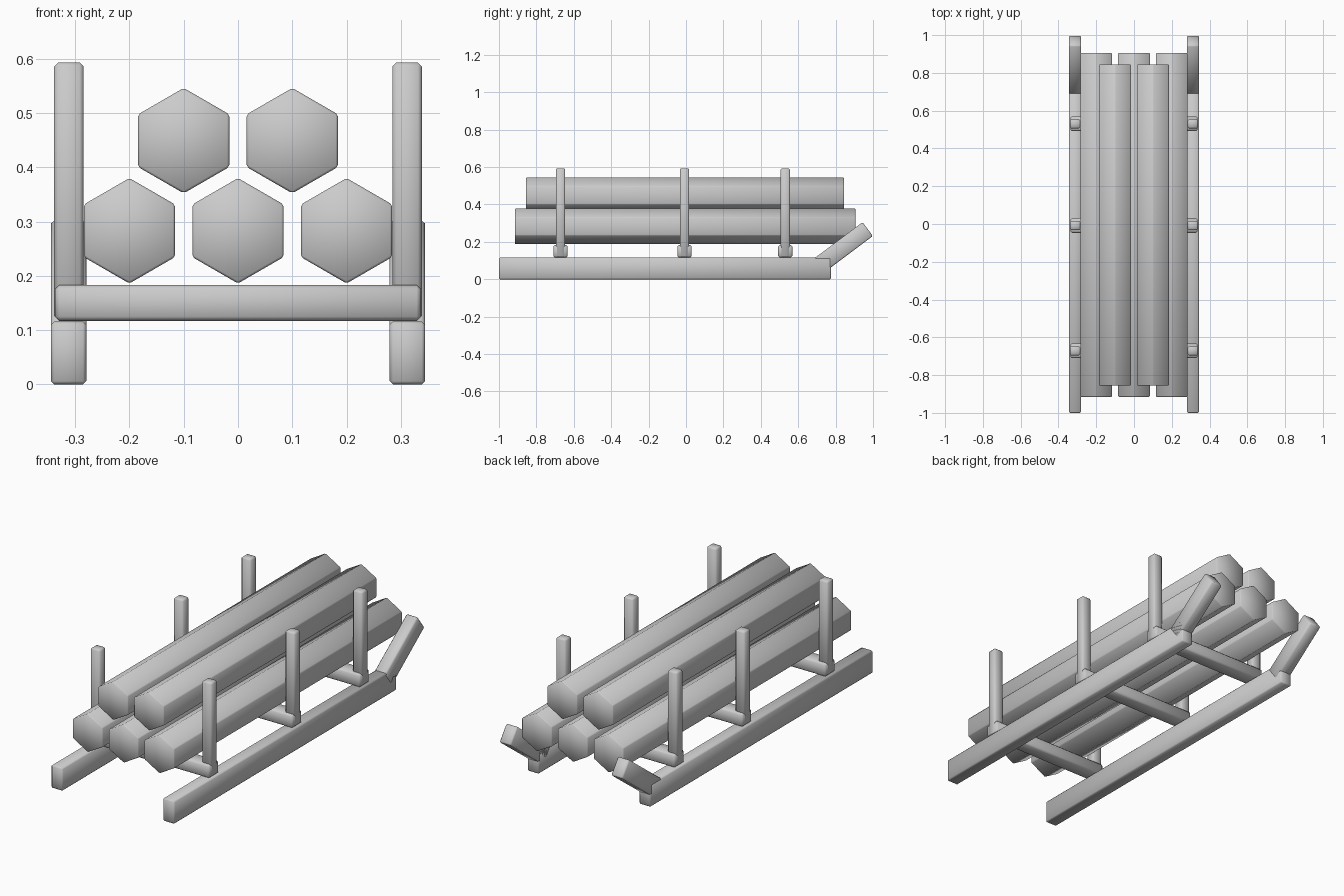
import bpy
from math import radians, sin, cos

if "Cube" in bpy.data.objects:
    bpy.data.objects.remove(bpy.data.objects["Cube"])


def finish(obj, name, bevel):
    obj.name = name
    bpy.ops.object.transform_apply(location=False, rotation=False, scale=True)
    mod = obj.modifiers.new("edge_bevel", 'BEVEL')
    mod.width = bevel
    mod.segments = 1
    mod.limit_method = 'ANGLE'
    bpy.ops.object.shade_smooth()
    return obj


def box(name, center, size, bevel, tilt=0.0):
    bpy.ops.mesh.primitive_cube_add(size=1, location=center, rotation=(tilt, 0, 0))
    obj = bpy.context.object
    obj.scale = size
    return finish(obj, name, bevel)


def log(name, x, z, length):
    bpy.ops.mesh.primitive_cylinder_add(vertices=6, radius=0.097, depth=length,
                                        location=(x, -0.005, z),
                                        rotation=(radians(90), 0, 0))
    return finish(bpy.context.object, name, 0.004)


SIDES = (("left", -1), ("right", 1))
BAR_Y = (-0.671, -0.008, 0.531)

# Runners with upturned tips
tilt = radians(36.8)
tip_len, tip_h = 0.33, 0.092
top_y, top_z = 0.944, 0.305      # upper corner of the tip's free end
tip_y = top_y - cos(tilt) * tip_len / 2 + sin(tilt) * tip_h / 2
tip_z = top_z - sin(tilt) * tip_len / 2 - cos(tilt) * tip_h / 2
for side, s in SIDES:
    box(f"runner_{side}", (s * 0.312, -0.1125, 0.058), (0.065, 1.775, 0.116), 0.006)
    box(f"runner_tip_{side}", (s * 0.312, tip_y, tip_z), (0.065, tip_len, tip_h), 0.006, tilt)

# Crossbars with a stake at each end
for i, y in enumerate(BAR_Y, 1):
    box(f"crossbar_{i}", (0, y, 0.15), (0.674, 0.077, 0.066), 0.008)
    for side, s in SIDES:
        box(f"stake_{side}_{i}", (s * 0.3115, y, 0.356), (0.054, 0.05, 0.474), 0.007)

# Hexagonal logs in two layers
for i, x in enumerate((-0.2, 0, 0.2), 1):
    log(f"lower_log_{i}", x, 0.283, 1.82)
for i, x in enumerate((-0.1, 0.1), 1):
    log(f"upper_log_{i}", x, 0.449, 1.70)
